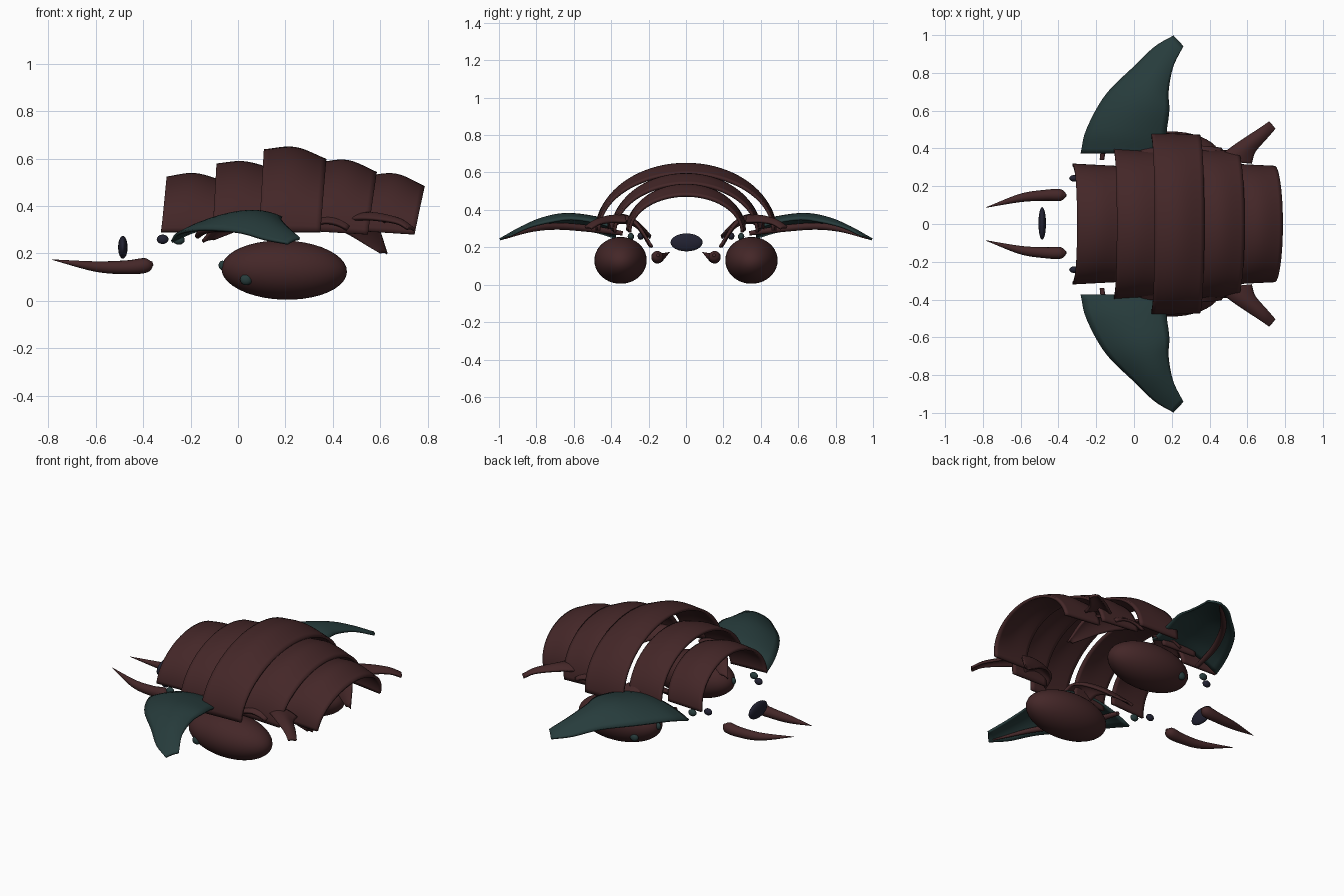
import bpy, bmesh, math
from mathutils import Vector

if "Cube" in bpy.data.objects:
    bpy.data.objects.remove(bpy.data.objects["Cube"])


def material(name, rgb):
    m = bpy.data.materials.new(name)
    m.diffuse_color = (*rgb, 1)
    m.use_nodes = True
    m.node_tree.nodes["Principled BSDF"].inputs["Base Color"].default_value = m.diffuse_color
    return m


BROWN = material("dark red brown", (0.058, 0.020, 0.021))
TEAL = material("dark teal", (0.020, 0.045, 0.045))
NAVY = material("dark navy", (0.016, 0.016, 0.032))


def spline(pts, n):
    """Smooth resampling of a short list of control tuples."""
    pts = [Vector(p) for p in pts]
    pts = [2 * pts[0] - pts[1]] + pts + [2 * pts[-1] - pts[-2]]
    out = []
    segs = len(pts) - 3
    for i in range(n + 1):
        f = i / n * segs
        k = min(int(f), segs - 1)
        t = f - k
        a, b, c, d = pts[k:k + 4]
        out.append(0.5 * (2 * b + (c - a) * t + (2 * a - 5 * b + 4 * c - d) * t * t
                          + (3 * b - a - 3 * c + d) * t ** 3))
    return out


def grid(name, rows, mat, thick=0, closed=False):
    """Skin a list of equally long point rows."""
    bm = bmesh.new()
    vs = [[bm.verts.new(p) for p in r] for r in rows]
    n = len(rows[0])
    for a, b in zip(vs, vs[1:]):
        for j in range(n if closed else n - 1):
            k = (j + 1) % n
            bm.faces.new((a[j], a[k], b[k], b[j]))
    if closed:
        bm.faces.new(vs[0])
        bm.faces.new(vs[-1])
    bmesh.ops.recalc_face_normals(bm, faces=bm.faces)
    me = bpy.data.meshes.new(name)
    bm.to_mesh(me)
    bm.free()
    me.materials.append(mat)
    ob = bpy.data.objects.new(name, me)
    bpy.context.collection.objects.link(ob)
    if thick:
        mod = ob.modifiers.new("thickness", 'SOLIDIFY')
        mod.thickness = thick
        mod.offset = 0
    smooth(ob)
    return ob


def smooth(ob):
    bpy.ops.object.select_all(action='DESELECT')
    ob.select_set(True)
    bpy.context.view_layer.objects.active = ob
    bpy.ops.object.shade_smooth_by_angle(angle=math.radians(40))


def blade(name, lead, trail, camber, side, mat, thick=0.014):
    """Cambered plate between a leading and a trailing edge."""
    L, T = spline(lead, 24), spline(trail, 24)
    C = spline([(c, 0, 0) for c in camber], 24)
    rows = []
    for a, b, c in zip(L, T, C):
        row = []
        for j in range(13):
            s = j / 12
            p = a.lerp(b, s)
            row.append((p.x, p.y * side, p.z + c.x * 4 * s * (1 - s)))
        rows.append(row)
    return grid(name, rows, mat, thick)


def horn(name, path, radii, side, mat):
    """Tapered round tube along a curved path."""
    P = spline(path, 24)
    R = spline([(r, 0, 0) for r in radii], 24)
    rows = []
    for i, p in enumerate(P):
        t = (P[min(i + 1, 24)] - P[max(i - 1, 0)]).normalized()
        u = t.cross(Vector((0, 0, 1))).normalized()
        w = u.cross(t)
        r = max(R[i].x, 0.001)
        ring = [p + r * (math.cos(a) * u + math.sin(a) * w)
                for a in (2 * math.pi * k / 16 for k in range(16))]
        rows.append([(q.x, q.y * side, q.z) for q in ring])
    return grid(name, rows, mat, closed=True)


def ellipsoid(name, loc, size, mat, segs=32, pitch=0):
    bpy.ops.mesh.primitive_uv_sphere_add(segments=segs, ring_count=segs // 2,
                                         location=loc, rotation=(0, pitch, 0))
    ob = bpy.context.object
    ob.name = name
    ob.scale = size
    ob.data.materials.append(mat)
    smooth(ob)
    return ob


# Overlapping arched back plates: x start, x end, half width, crown heights, lean
BANDS = [
    (-0.30, -0.07, 0.32, (0.525, 0.54, 0.51), 0.025),
    (-0.09, 0.13, 0.40, (0.58, 0.59, 0.565), 0.018),
    (0.11, 0.37, 0.485, (0.64, 0.65, 0.60), 0.022),
    (0.34, 0.583, 0.40, (0.585, 0.595, 0.545), 0.035),
    (0.55, 0.785, 0.32, (0.53, 0.537, 0.485), 0.040),
]
for i, (x0, x1, w, crown, lean) in enumerate(BANDS):
    heights = spline([(h, 0, 0) for h in crown], 12)
    rows = []
    for k, h in enumerate(heights):
        v = k / 12
        base = 0.295 - 0.015 * v if i > 2 else 0.29
        row = []
        for j in range(41):
            a = math.pi * j / 40
            width = w - 0.008 - 0.012 * v
            row.append((x0 + (x1 - x0) * v - lean * (1 - math.sin(a)),
                        width * math.cos(a),
                        base + (h.x - 0.008 - base) * math.sin(a)))
        rows.append(row)
    grid(f"back_plate_{i + 1}", rows, BROWN, 0.016)

for side, tag in ((1, "left"), (-1, "right")):
    # Wide swept wing with a spar underneath
    blade(f"wing_{tag}",
          [(-.28, .375, .25), (-.25, .50, .285), (-.15, .68, .30),
           (0, .83, .29), (.11, .935, .26), (.21, .995, .242)],
          [(.18, .375, .30), (.17, .47, .33), (.185, .60, .35),
           (.18, .70, .34), (.205, .83, .31), (.26, .94, .262)],
          [.05, .05, .05, .04, .02, .004], side, TEAL, 0.012)
    horn(f"wing_spar_{tag}",
         [(-.17, .34, .275), (-.14, .52, .30), (-.06, .69, .312),
          (.06, .83, .295), (.20, .97, .247)],
         [.012, .018, .018, .014, .004], side, BROWN)

    # Large rounded side pod with small studs
    ellipsoid(f"side_pod_{tag}", (.195, .35 * side, .13), (.265, .14, .125),
              BROWN, 40, 0.03)
    ellipsoid(f"pod_stud_{tag}", (.035, .447 * side, .09), (.026, .018, .024), TEAL, 16)
    ellipsoid(f"pod_tip_{tag}", (-.066, .36 * side, .15), (.016, .014, .02), TEAL, 16)

    # Rear fin, flaring out behind
    blade(f"rear_fin_{tag}",
          [(.43, .34, .34), (.54, .42, .345), (.66, .50, .33), (.715, .54, .305)],
          [(.62, .32, .335), (.64, .385, .335), (.70, .455, .325), (.745, .505, .30)],
          [.03, .025, .015, .005], side, BROWN)

    # Inner flaps hanging below the back plates
    blade(f"rear_flap_{tag}",
          [(.28, .42, .30), (.30, .35, .33), (.42, .26, .305), (.60, .19, .20)],
          [(.46, .40, .30), (.50, .34, .34), (.58, .27, .325), (.63, .18, .20)],
          [.03, .03, .02, .005], side, BROWN)
    blade(f"front_flap_{tag}",
          [(.0, .40, .30), (-.03, .34, .34), (-.09, .27, .32), (-.15, .19, .25)],
          [(.18, .40, .30), (.15, .34, .34), (.06, .27, .32), (-.10, .19, .26)],
          [.03, .03, .02, .005], side, BROWN)

    # Curved tusk
    horn(f"tusk_{tag}",
         [(-.36, .15, .158), (-.39, .153, .150), (-.47, .152, .142),
          (-.60, .138, .145), (-.785, .087, .174)],
         [.008, .031, .029, .022, .001], side, BROWN)

    # Small eyes
    ellipsoid(f"front_eye_{tag}", (-.318, .242 * side, .26), (.025, .017, .02), NAVY, 16)
    ellipsoid(f"rear_eye_{tag}", (-.25, .295 * side, .257), (.025, .017, .02), TEAL, 16)

# Flat oval nose
ellipsoid("nose", (-.486, .003, .226), (.02, .086, .048), NAVY, 24)
